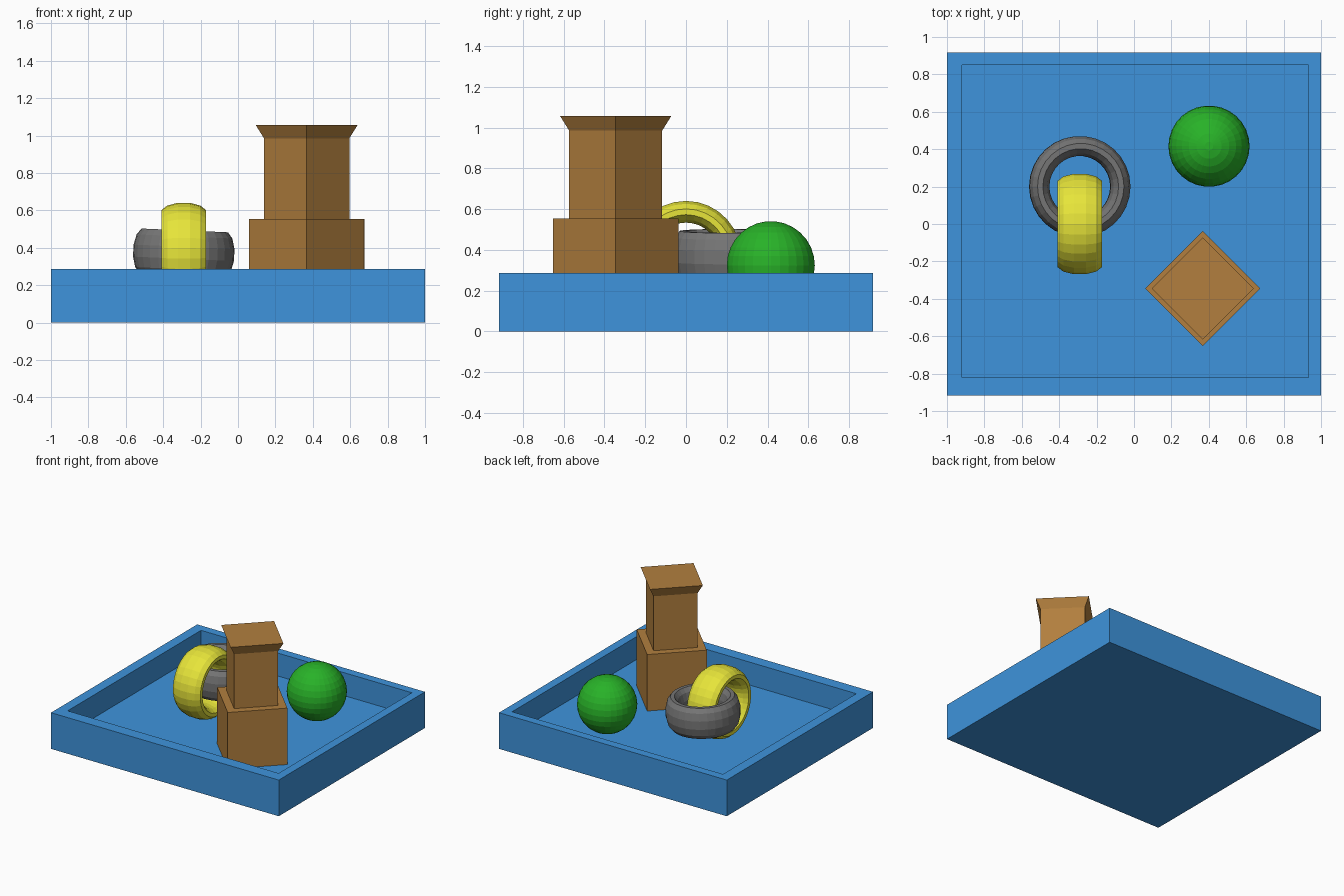
import bpy
import bmesh
from math import pi, sin, cos, radians
from mathutils import Matrix

cube = bpy.data.objects.get("Cube")
if cube:
    bpy.data.objects.remove(cube, do_unlink=True)


def material(name, rgb):
    # sRGB bytes to linear colour
    lin = [((c / 255 + 0.055) / 1.055) ** 2.4 for c in rgb] + [1.0]
    mat = bpy.data.materials.new(name)
    mat.use_nodes = True
    mat.diffuse_color = lin
    bsdf = next(n for n in mat.node_tree.nodes if n.type == 'BSDF_PRINCIPLED')
    bsdf.inputs["Base Color"].default_value = lin
    return mat


blue = material("tray blue", (62, 148, 220))
brown = material("cardboard brown", (178, 127, 62))
grey = material("ring grey", (118, 118, 118))
yellow = material("ring yellow", (232, 230, 58))
green = material("ball green", (40, 178, 40))


def finish(bm, name, mat, matrix=Matrix()):
    bmesh.ops.recalc_face_normals(bm, faces=bm.faces)
    mesh = bpy.data.meshes.new(name)
    bm.to_mesh(mesh)
    bm.free()
    mesh.materials.append(mat)
    obj = bpy.data.objects.new(name, mesh)
    obj.matrix_world = matrix
    bpy.context.collection.objects.link(obj)
    return obj


def lathe(name, profile, mat, matrix, closed=False, sides=30):
    # Revolve (radius, height) points around z
    bm = bmesh.new()
    rings = [[bm.verts.new((r * cos(2 * pi * i / sides), r * sin(2 * pi * i / sides), z))
              for i in range(sides)] for r, z in profile]
    pairs = list(zip(rings, rings[1:]))
    if closed:
        pairs.append((rings[-1], rings[0]))
    else:
        bm.faces.new(rings[0])
        bm.faces.new(rings[-1])
    for a, b in pairs:
        for i in range(sides):
            j = (i + 1) % sides
            bm.faces.new((a[i], a[j], b[j], b[i]))
    return finish(bm, name, mat, matrix)


# Tray: one block with its top face inset off-centre and sunk
FLOOR, RIM, DEPTH = 0.105, 0.287, 0.917
bm = bmesh.new()


def loop(x0, x1, y0, y1, z):
    return [bm.verts.new((x, y, z)) for x, y in ((x0, y0), (x1, y0), (x1, y1), (x0, y1))]


inner = (-0.92, 0.932, -0.822, 0.85)
loops = [loop(-1, 1, -DEPTH, DEPTH, 0), loop(-1, 1, -DEPTH, DEPTH, RIM),
         loop(*inner, RIM), loop(*inner, FLOOR)]
for a, b in zip(loops, loops[1:]):
    for i in range(4):
        j = (i + 1) % 4
        bm.faces.new((a[i], a[j], b[j], b[i]))
bm.faces.new(loops[0])
bm.faces.new(loops[-1])
finish(bm, "tray", blue)

# Tower: square base, shaft and flared cap, all turned on a corner
tower = Matrix.Translation((0.367, -0.345, 0))
for name, low, high, z0, z1 in (("tower_base", 0.308, 0.308, FLOOR, 0.553),
                                ("tower_shaft", 0.228, 0.228, 0.553, 0.985),
                                ("tower_cap", 0.228, 0.273, 0.985, 1.057)):
    lathe(name, [(low, z0), (high, z1)], brown, tower, sides=4)

# Linked rings: a tube profile stretched along the ring's axis
tube = []
for k in range(12):
    a = radians(15 + 30 * k)
    tube.append((0.217 + 0.055 * cos(a), 0.124 * sin(a)))
lathe("upright_ring", tube, yellow,
      Matrix.Translation((-0.29, 0, 0.37)) @ Matrix.Rotation(pi / 2, 4, 'Y'), closed=True)
lathe("lying_ring", tube, grey,
      Matrix.Translation((-0.29, 0.2, 0.373)) @ Matrix.Rotation(radians(2.5), 4, 'Y'), closed=True)

# Ball: flat-capped faceted sphere
R, BANDS = 0.217, 15
arc = [pi * (k + 0.5) / BANDS for k in range(BANDS)]
lathe("ball", [(R * sin(a), -R * cos(a)) for a in arc], green,
      Matrix.Translation((0.401, 0.416, 0.324)))
